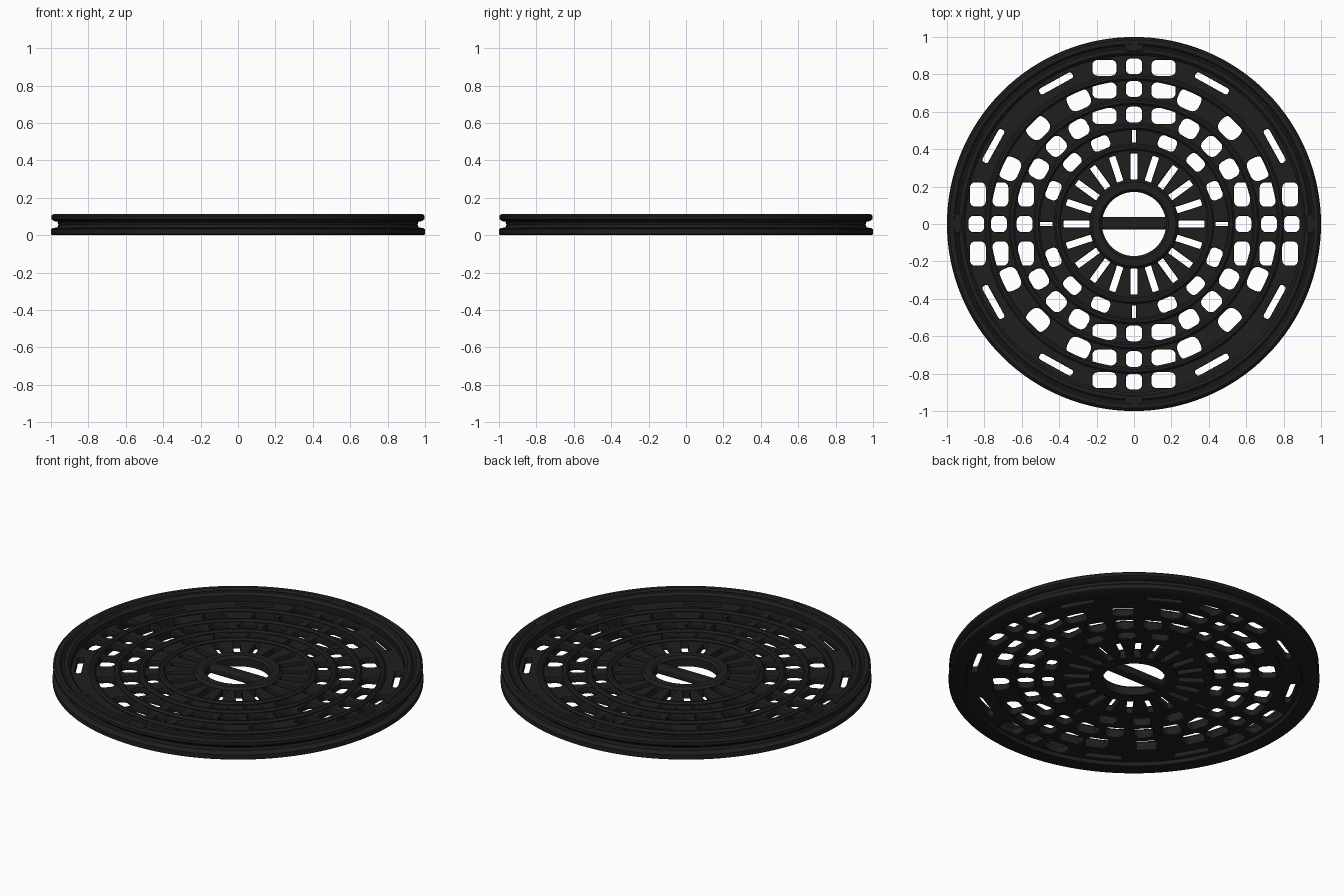
import bpy, bmesh, math
from mathutils import Vector, Matrix

if "Cube" in bpy.data.objects:
    bpy.data.objects.remove(bpy.data.objects["Cube"])

iron = bpy.data.materials.new("black cast iron")
iron.diffuse_color = (0.0135, 0.0135, 0.0135, 1)
iron.use_nodes = True
iron.node_tree.nodes["Principled BSDF"].inputs["Base Color"].default_value = iron.diffuse_color


def finish(ob):
    ob.data.materials.clear()
    ob.data.materials.append(iron)
    bpy.ops.object.select_all(action='DESELECT')
    ob.select_set(True)
    bpy.context.view_layer.objects.active = ob
    bpy.ops.object.shade_smooth_by_angle(angle=math.radians(35))


def add_mesh(name, bm):
    bmesh.ops.recalc_face_normals(bm, faces=bm.faces)
    me = bpy.data.meshes.new(name)
    bm.to_mesh(me)
    bm.free()
    ob = bpy.data.objects.new(name, me)
    bpy.context.collection.objects.link(ob)
    finish(ob)
    return ob


def lathe(name, profile, n=128):
    """Revolve a closed (radius, z) profile."""
    bm = bmesh.new()
    rows = []
    for i in range(n):
        a = 2 * math.pi * i / n
        rows.append([bm.verts.new((r * math.cos(a), r * math.sin(a), z)) for r, z in profile])
    m = len(profile)
    for i in range(n):
        p, q = rows[i], rows[(i + 1) % n]
        for j in range(m):
            k = (j + 1) % m
            bm.faces.new((p[j], q[j], q[k], p[k]))
    return add_mesh(name, bm)


def ring(name, r, w, z0, z1, b=0.01):
    lathe(name, [(r - w, z0), (r + w, z0), (r + w, z1 - b), (r + w - b, z1),
                 (r - w + b, z1), (r - w, z1 - b)])


def boxes(name, items):
    """Each item: centre x, y, size x, y, z0, z1, turn in degrees about the origin."""
    bm = bmesh.new()
    for x, y, sx, sy, z0, z1, deg in items:
        m = (Matrix.Rotation(math.radians(deg), 4, 'Z')
             @ Matrix.Translation((x, y, (z0 + z1) / 2))
             @ Matrix.Diagonal((sx, sy, z1 - z0, 1)))
        bmesh.ops.create_cube(bm, size=1, matrix=m)
    return add_mesh(name, bm)


def rounded(cx, cy, sx, sy, deg, rad):
    """Rounded rectangle outline, turned about the origin."""
    rad = min(rad, sx / 2 - .001, sy / 2 - .001)
    pts = []
    for q, (ux, uy) in enumerate(((1, 1), (-1, 1), (-1, -1), (1, -1))):
        for s in range(5):
            a = math.pi / 2 * (q + s / 4)
            pts.append(Vector((cx + ux * (sx / 2 - rad) + rad * math.cos(a),
                               cy + uy * (sy / 2 - rad) + rad * math.sin(a), 0)))
    rot = Matrix.Rotation(math.radians(deg), 3, 'Z')
    return [rot @ p for p in pts]


def circle(r, n=96):
    return [Vector((r * math.cos(2 * math.pi * i / n), r * math.sin(2 * math.pi * i / n), 0))
            for i in range(n)]


# Pierced plate: one filled outline with rounded holes
BEV = 0.007
holes = []


def hole(cx, cy, sx, sy, deg, rad=0.035):
    holes.append(rounded(cx, cy, sx + 2 * BEV, sy + 2 * BEV, deg, rad))


for quarter in (0, 90, 180, 270):
    # square holes clustered on each axis
    for y, h in ((.843, .085), (.722, .085), (.585, .085)):
        hole(0, y, .088, h, quarter)
        for s in (-1, 1):
            hole(s * .158, y - .008, .13, h, quarter)
    # curved rows between the axes
    for d in (-24, 24, 45):
        hole(0, .726, .125, .104, quarter + d, .045)
    for d in (30, 45, 60):
        hole(0, .587, .105, .095, quarter + d, .04)
    for d in (22.5, 45, 67.5):
        hole(0, .466, .10, .07, quarter + d, .03)
    hole(0, .47, .022, .07, quarter, .01)
    # long slots near the rim
    for d in (-29, 29):
        hole(0, .86, .20, .035, quarter + d, .02)
# narrow slots round the hub
for i in range(20):
    hole(0, .308, .036, .14, i * 18, .012)

cu = bpy.data.curves.new("pierced_plate", 'CURVE')
cu.dimensions = '2D'
cu.fill_mode = 'BOTH'
cu.extrude = 0.013
cu.bevel_depth = BEV
cu.bevel_resolution = 1
for pts in [circle(.95), circle(.18)] + holes:
    sp = cu.splines.new('POLY')
    sp.points.add(len(pts) - 1)
    for p, v in zip(sp.points, pts):
        p.co = (v.x, v.y, 0, 1)
    sp.use_cyclic_u = True
plate = bpy.data.objects.new("pierced_plate", cu)
bpy.context.collection.objects.link(plate)
plate.location.z = 0.04
bpy.context.view_layer.objects.active = plate
plate.select_set(True)
bpy.ops.object.convert(target='MESH')
finish(bpy.context.view_layer.objects.active)

# Outer rim with a groove round its side and a groove on top
lathe("outer_rim", [(.91, 0), (.99, 0), (1.0, .006), (1.0, .032), (.99, .038), (.965, .042),
                    (.96, .058), (.965, .072), (.985, .076), (.997, .086), (.997, .104),
                    (.985, .114), (.962, .114), (.952, .104), (.944, .104), (.936, .111),
                    (.915, .111), (.90, .096), (.90, .03)])

# Raised concentric rings and hub
for i, r in enumerate((.784, .653, .52, .41)):
    ring("raised_ring_%d" % (i + 1), r, .017, .016, .075)
ring("hub_ring", .205, .034, .014, .075, .014)

# Grip bar across the hub
bar = boxes("grip_bar", [(0, .004, .38, .066, .018, .062, 0)])
mod = bar.modifiers.new("soft edges", 'BEVEL')
mod.width = 0.012
mod.segments = 2

# Small lifting lugs on the rim
lugs = boxes("rim_lugs", [(0, .945, .10, .05, .09, .114, q) for q in (0, 90, 180, 270)])
mod = lugs.modifiers.new("soft edges", 'BEVEL')
mod.width = 0.01
mod.segments = 2
